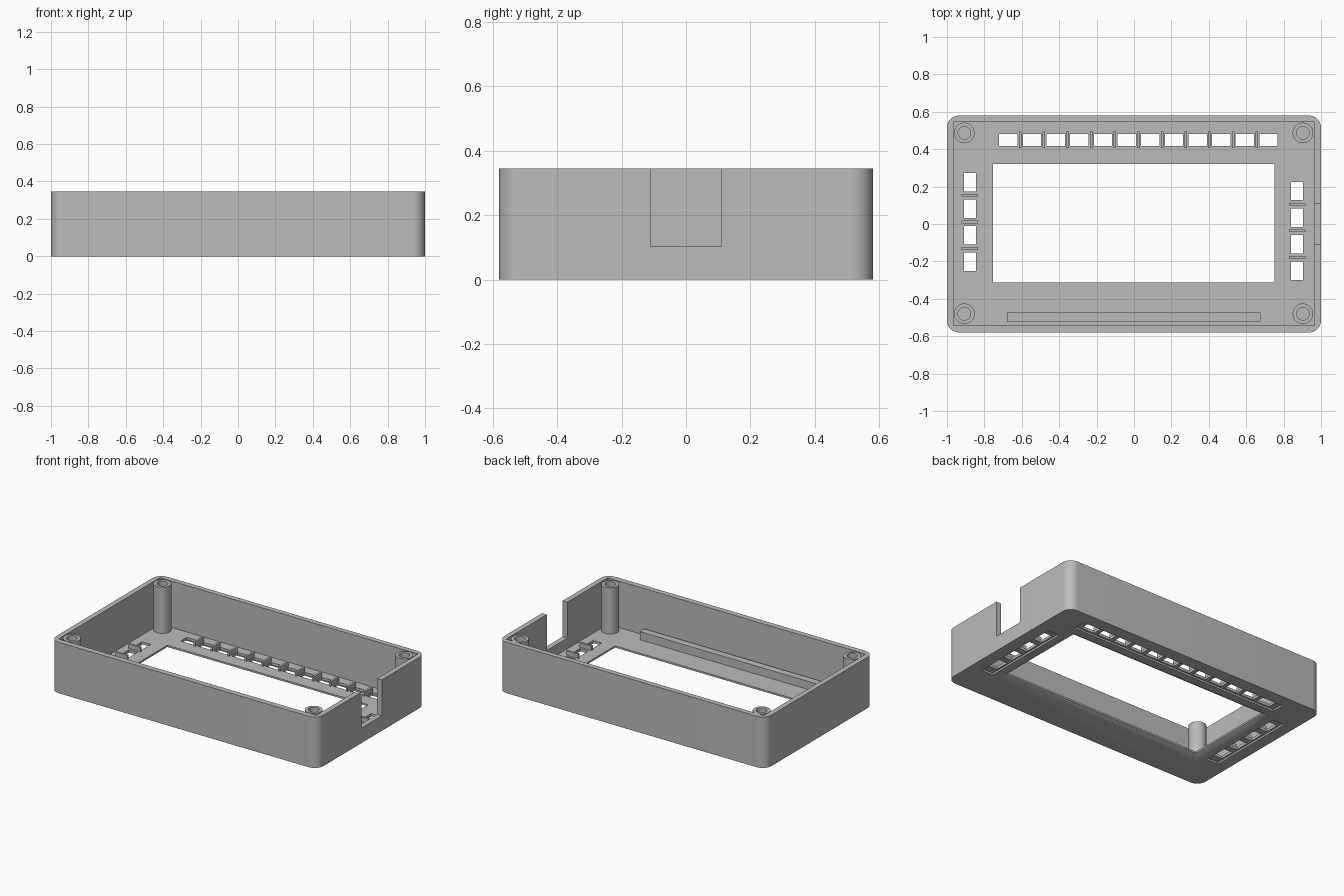
import bpy, bmesh, math

if "Cube" in bpy.data.objects:
    bpy.data.objects.remove(bpy.data.objects["Cube"], do_unlink=True)

HEIGHT, FLOOR = 0.345, 0.03

grey = bpy.data.materials.new("plain grey")
grey.use_nodes = True
grey.diffuse_color = (0.5, 0.5, 0.5, 1)
grey.node_tree.nodes["Principled BSDF"].inputs["Base Color"].default_value = (0.5, 0.5, 0.5, 1)


def rect(x0, x1, y0, y1, z, grow=0):
    return [(x0 - grow, y0 - grow, z), (x1 + grow, y0 - grow, z),
            (x1 + grow, y1 + grow, z), (x0 - grow, y1 + grow, z)]


def circle(cx, cy, r, z, n=32):
    return [(cx + r * math.cos(math.tau * i / n), cy + r * math.sin(math.tau * i / n), z)
            for i in range(n)]


def rounded(hx, hy, r, z, steps=10):
    pts = []
    for q, (sx, sy) in enumerate([(1, 1), (-1, 1), (-1, -1), (1, -1)]):
        for i in range(steps + 1):
            a = (q + i / steps) * math.pi / 2
            pts.append((sx * (hx - r) + r * math.cos(a), sy * (hy - r) + r * math.sin(a), z))
    return pts


def box(x0, x1, y0, y1, z0, z1):
    return [rect(x0, x1, y0, y1, z0), rect(x0, x1, y0, y1, z1)]


def make(name, solids):
    """Each solid is a stack of rings, skinned and capped at both ends."""
    bm = bmesh.new()
    for rings in solids:
        loops = [[bm.verts.new(p) for p in ring] for ring in rings]
        for a, b in zip(loops, loops[1:]):
            for i in range(len(a)):
                j = (i + 1) % len(a)
                bm.faces.new((a[i], a[j], b[j], b[i]))
        bm.faces.new(loops[0][::-1])
        bm.faces.new(loops[-1])
    bmesh.ops.recalc_face_normals(bm, faces=bm.faces)
    mesh = bpy.data.meshes.new(name)
    bm.to_mesh(mesh)
    bm.free()
    mesh.materials.append(grey)
    obj = bpy.data.objects.new(name, mesh)
    bpy.context.collection.objects.link(obj)
    return obj


def activate(obj):
    bpy.ops.object.select_all(action='DESELECT')
    obj.select_set(True)
    bpy.context.view_layer.objects.active = obj


def cut(obj, solids):
    tool = make("cutter", solids)
    mod = obj.modifiers.new("cut", 'BOOLEAN')
    mod.operation, mod.solver, mod.object = 'DIFFERENCE', 'EXACT', tool
    activate(obj)
    bpy.ops.object.modifier_apply(modifier=mod.name)
    bpy.data.objects.remove(tool, do_unlink=True)


# Button rows: (runs along x, line position, first slot centre, pitch, count)
ROWS = [(True, 0.45, -0.672, 0.1265, 12),
        (False, -0.877, -0.202, 0.142, 4),
        (False, 0.872, -0.25, 0.142, 4)]
slots, channels, ribs = [], [], []


def row_box(along_x, line, u, half_u, half_v, z0, z1):
    if along_x:
        return box(u - half_u, u + half_u, line - half_v, line + half_v, z0, z1)
    return box(line - half_v, line + half_v, u - half_u, u + half_u, z0, z1)


for along_x, line, first, pitch, count in ROWS:
    middle = first + pitch * (count - 1) / 2
    channels.append(row_box(along_x, line, middle, pitch * count / 2 + 0.03, 0.044, -0.02, 0.012))
    for i in range(count):
        u = first + pitch * i
        slots.append(row_box(along_x, line, u, 0.049, 0.032, -0.02, 0.1))
        if i:
            ribs.append(row_box(along_x, line, u - pitch / 2, 0.007, 0.044, 0.014, 0.06))

# Open tray with rounded outer corners
case = make("case_shell", [[rounded(1, 0.58, 0.065, 0), rounded(1, 0.58, 0.065, HEIGHT)]])
cut(case, [box(-0.965, 0.965, -0.542, 0.545, FLOOR, 0.5)])

# Screen window bevelled from below, cable notch in the right wall, channels
win = (-0.753, 0.75, -0.312, 0.32)
window = [rect(*win, -0.01, 0.05), rect(*win, 0.018), rect(*win, 0.1)]
cut(case, [window, box(0.95, 1.1, -0.11, 0.11, 0.102, 0.5)] + channels)
cut(case, slots)

# Dividers between the slots, and the long rib on the floor
make("slot_dividers", ribs)
make("floor_rib", [box(-0.68, 0.675, -0.52, -0.472, 0.02, 0.085)])

# Hollow screw posts in the corners
posts = []
for x in (-0.907, 0.903):
    for y in (-0.48, 0.487):
        posts.append([circle(x, y, r, z) for r, z in
                      ((0.055, 0.02), (0.055, HEIGHT - 0.002), (0.034, HEIGHT - 0.002), (0.034, 0.1))])
make("screw_posts", posts)

for name in ("case_shell", "screw_posts"):
    activate(bpy.data.objects[name])
    bpy.ops.object.shade_smooth_by_angle(angle=math.radians(30))
